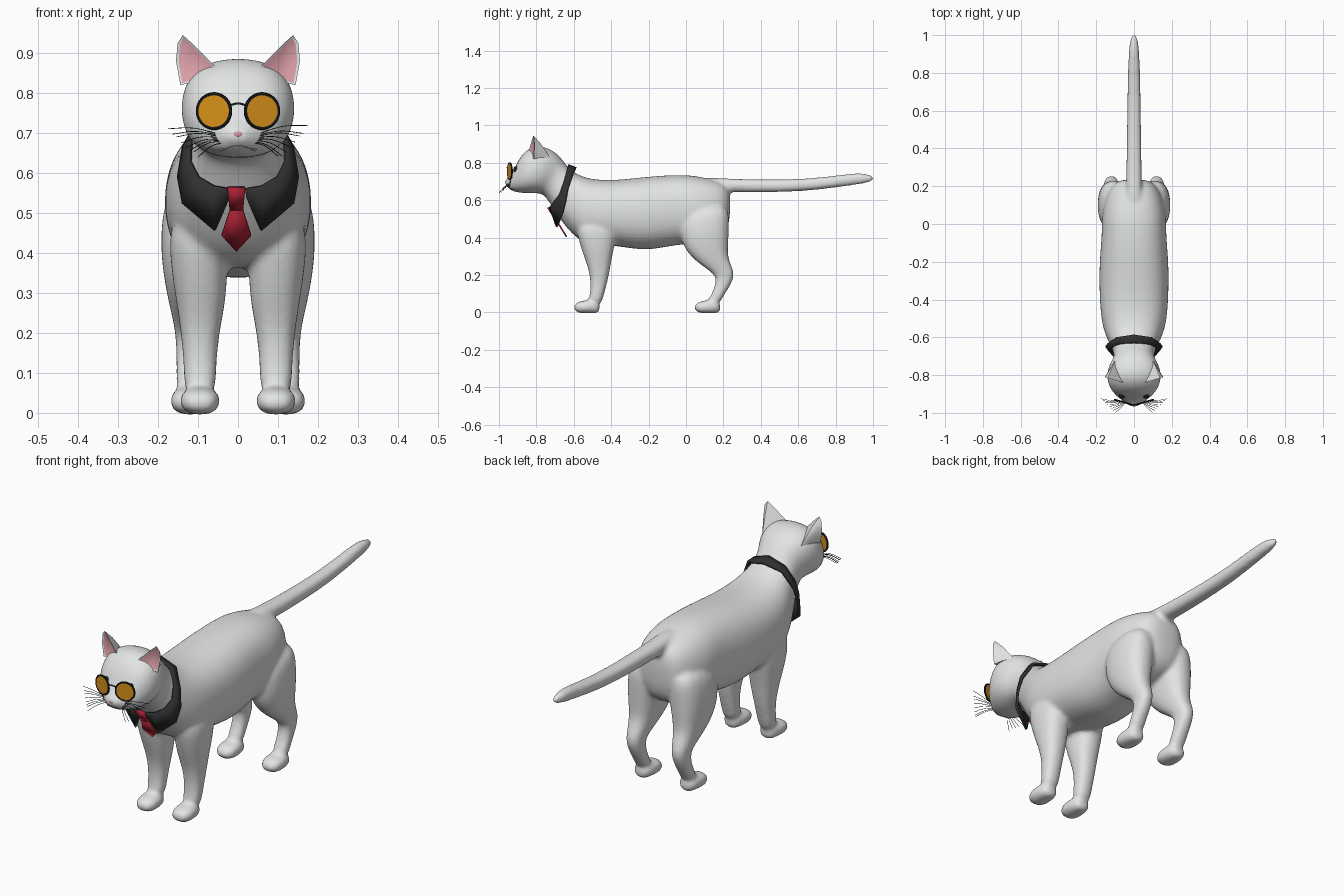
import bpy, bmesh, math, random
from mathutils import Vector

default = bpy.data.objects.get("Cube")
if default:
    bpy.data.objects.remove(default)
random.seed(4)


def material(name, r, g, b):
    mat = bpy.data.materials.new(name)
    mat.use_nodes = True
    mat.diffuse_color = (r, g, b, 1)
    mat.node_tree.nodes["Principled BSDF"].inputs["Base Color"].default_value = (r, g, b, 1)
    return mat


fur = material("pale grey fur", .76, .78, .77)
pink = material("soft pink", .74, .36, .41)
black = material("charcoal cloth", .03, .03, .03)
frame_black = material("frame black", .012, .014, .016)
amber = material("amber lens", .68, .28, .01)
red = material("tie red", .42, .016, .035)
mouth_grey = material("mouth grey", .3, .27, .27)


def finish(name, bm, *mats):
    """Turn a bmesh into a named object with smooth shading."""
    bmesh.ops.recalc_face_normals(bm, faces=bm.faces[:])
    mesh = bpy.data.meshes.new(name)
    bm.to_mesh(mesh)
    bm.free()
    obj = bpy.data.objects.new(name, mesh)
    bpy.context.collection.objects.link(obj)
    for mat in mats:
        mesh.materials.append(mat)
    bpy.ops.object.select_all(action='DESELECT')
    obj.select_set(True)
    bpy.context.view_layer.objects.active = obj
    bpy.ops.object.shade_smooth_by_angle(angle=math.radians(40))
    return obj


def loft(bm, rows, side=1, sides=16, power=.84):
    """Closed tube; each row is (y, z) of two opposite points, centre x, half width."""
    rings = []
    for y1, z1, y2, z2, cx, half in rows:
        ring = []
        for i in range(sides):
            a = math.tau * i / sides
            c, s = (math.copysign(abs(f) ** power, f) for f in (math.cos(a), math.sin(a)))
            t = (1 - s) / 2
            ring.append(bm.verts.new((side * (cx + half * c),
                                      y1 + (y2 - y1) * t, z1 + (z2 - z1) * t)))
        rings.append(ring)
    for a, b in zip(rings, rings[1:]):
        for i in range(sides):
            j = (i + 1) % sides
            bm.faces.new((a[i], a[j], b[j], b[i]))
    bm.faces.new(rings[0])
    bm.faces.new(rings[-1])


def tubes(name, paths, radius, mat):
    """Thin round strands along smooth paths."""
    curve = bpy.data.curves.new(name, 'CURVE')
    curve.dimensions = '3D'
    curve.bevel_depth = radius
    curve.bevel_resolution = 1
    curve.resolution_u = 6
    curve.use_fill_caps = True
    for path in paths:
        spline = curve.splines.new('BEZIER')
        spline.bezier_points.add(len(path) - 1)
        for point, co in zip(spline.bezier_points, path):
            point.co = co
            point.handle_left_type = point.handle_right_type = 'AUTO'
    curve.materials.append(mat)
    bpy.context.collection.objects.link(bpy.data.objects.new(name, curve))


# Torso, neck and head: upper point, lower point, half width
torso = [(.24, .63, .235, .5, .05), (.22, .685, .215, .42, .11), (.16, .71, .15, .38, .15),
         (.05, .735, .05, .36, .175), (-.05, .74, -.05, .36, .172), (-.2, .73, -.2, .325, .187),
         (-.35, .712, -.33, .345, .187), (-.45, .71, -.45, .36, .182),
         (-.53, .72, -.56, .365, .17), (-.59, .745, -.645, .455, .14),
         (-.63, .775, -.71, .55, .112), (-.66, .82, -.755, .625, .105),
         (-.7, .862, -.785, .635, .13), (-.76, .89, -.82, .635, .147),
         (-.82, .89, -.86, .635, .142), (-.87, .857, -.89, .638, .122),
         (-.905, .8, -.922, .645, .092), (-.925, .745, -.942, .655, .062),
         (-.957, .715, -.957, .672, .034), (-.968, .705, -.968, .685, .018)]
tail = [(.08, .73, .08, .65, .045), (.22, .712, .22, .64, .042), (.6, .709, .6, .642, .037),
        (.8, .731, .8, .667, .033), (.92, .748, .93, .685, .028),
        (.98, .738, .98, .695, .019), (1.003, .728, 1.003, .705, .01)]

# Legs: front point, back point, centre x, half width
front_leg = [(-.6, .5, -.36, .5, .1, .075), (-.575, .38, -.375, .38, .098, .074),
             (-.54, .28, -.4, .27, .092, .063), (-.512, .2, -.412, .19, .095, .047),
             (-.51, .1, -.437, .1, .095, .041), (-.53, .05, -.455, .03, .095, .04)]
hind_leg = [(-.03, .56, .235, .6, .1, .08), (-.04, .42, .232, .46, .11, .088),
            (0, .315, .228, .37, .115, .073), (.09, .245, .222, .29, .118, .054),
            (.15, .205, .262, .22, .12, .039), (.162, .17, .25, .16, .12, .035),
            (.14, .1, .202, .09, .12, .035), (.11, .06, .17, .03, .12, .037)]
foot = [(0, .035, .015, .022), (.02, .058, -.004, .045), (.06, .065, -.005, .053),
        (.11, .07, -.005, .045), (.14, .05, -.002, .03)]

bm = bmesh.new()
for rows in (torso, tail):
    loft(bm, [(*r[:4], 0, r[4]) for r in rows])
for side in (-1, 1):
    for leg, toe_y, cx in ((front_leg, -.6, .095), (hind_leg, .045, .12)):
        loft(bm, leg, side)
        loft(bm, [(toe_y + y, top, toe_y + y, low, cx, half) for y, top, low, half in foot], side)
body = finish("cat_body", bm, fur)
subdivide = body.modifiers.new("round", 'SUBSURF')
subdivide.levels = subdivide.render_levels = 2
merge = body.modifiers.new("merge", 'REMESH')
merge.mode = 'VOXEL'
merge.voxel_size = .01
merge.use_smooth_shade = True
soften = body.modifiers.new("soften", 'SMOOTH')
soften.factor = .5
soften.iterations = 6

# Ears: outline in front, closing to a point on the skull behind, pink inset
ear_outline = [(.058, .868), (.112, .922), (.138, .945), (.151, .925), (.155, .88),
               (.144, .82), (.1, .83)]
for side, label in ((1, "left"), (-1, "right")):
    bm = bmesh.new()
    apex = Vector((side * .1, -.72, .82))
    rim = [Vector((side * x, -.842 + .3 * (x - .05), z)) for x, z in ear_outline]
    front = [bm.verts.new(p) for p in rim]
    middle = [bm.verts.new(p.lerp(apex, .4) + Vector((0, 0, .008))) for p in rim]
    tip = bm.verts.new(apex)
    for i in range(len(rim)):
        j = (i + 1) % len(rim)
        bm.faces.new((front[i], front[j], middle[j], middle[i]))
        bm.faces.new((middle[i], middle[j], tip))
    panel = bm.faces.new(front)
    bmesh.ops.recalc_face_normals(bm, faces=bm.faces[:])
    bmesh.ops.inset_individual(bm, faces=[panel], thickness=.006, depth=-.004)
    panel.material_index = 1
    finish(label + "_ear", bm, fur, pink)

# Shirt collar: upper and lower edge from the nape round to the throat, mirrored
edges = [((0, -.63, .787), (0, -.587, .77)), ((.08, -.637, .758), (.09, -.6, .748)),
         ((.118, -.655, .69), (.135, -.63, .665)), ((.121, -.675, .63), (.148, -.645, .59)),
         ((.1, -.705, .59), (.137, -.662, .525)), ((.06, -.722, .567), (.057, -.69, .457)),
         ((.018, -.727, .56), (.022, -.717, .535))]
bm = bmesh.new()
for side in (-1, 1):
    pairs = [[bm.verts.new((side * x, y, z)) for x, y, z in pair] for pair in edges]
    for a, b in zip(pairs, pairs[1:]):
        bm.faces.new((a[0], a[1], b[1], b[0]))
bmesh.ops.remove_doubles(bm, verts=bm.verts[:], dist=.001)
collar = finish("shirt_collar", bm, black)
thick = collar.modifiers.new("cloth", 'SOLIDIFY')
thick.thickness = .012
thick.offset = 0

# Necktie: knot and blade lying along the chest
for name, outline in (("tie_knot", [(-.022, .562), (.022, .562), (.017, .51), (-.017, .51)]),
                      ("tie_blade", [(-.015, .512), (.015, .512), (.037, .445), (0, .405),
                                     (-.037, .445)])):
    bm = bmesh.new()
    bm.faces.new([bm.verts.new((x - .004, -.735 + .62 * (.56 - z), z)) for x, z in outline])
    tie = finish(name, bm, red)
    tie.modifiers.new("cloth", 'SOLIDIFY').thickness = .008 if name == "tie_blade" else .014
    tie.modifiers["cloth"].offset = 0

# Round glasses with the eyes behind them
for side, label in ((1, "left"), (-1, "right")):
    place = (side * .06, -.942, .755)
    turn = (math.pi / 2, 0, side * math.radians(16))
    bpy.ops.mesh.primitive_cylinder_add(vertices=32, radius=.043, depth=.006,
                                        location=place, rotation=turn)
    lens = bpy.context.object
    bpy.ops.mesh.primitive_torus_add(major_segments=32, minor_segments=8, major_radius=.043,
                                     minor_radius=.0045, location=place, rotation=turn)
    rim = bpy.context.object
    bpy.ops.mesh.primitive_uv_sphere_add(segments=16, ring_count=8, radius=.016,
                                         location=(side * .064, -.908, .765))
    eye = bpy.context.object
    for obj, part, mat in ((lens, "lens", amber), (rim, "rim", frame_black),
                           (eye, "eye", frame_black)):
        obj.name = label + "_" + part
        obj.data.materials.append(mat)
        bpy.ops.object.select_all(action='DESELECT')
        obj.select_set(True)
        bpy.context.view_layer.objects.active = obj
        bpy.ops.object.shade_smooth_by_angle(angle=math.radians(40))
tubes("glasses_bridge", [[(-.019, -.953, .77), (0, -.957, .774), (.019, -.953, .77)]],
      .003, frame_black)

# Nose, mouth and whiskers
bpy.ops.mesh.primitive_uv_sphere_add(segments=12, ring_count=8, radius=.014,
                                     location=(0, -.956, .697))
nose = bpy.context.object
nose.name = "nose"
nose.scale = (1.1, .8, .7)
nose.data.materials.append(pink)
bpy.ops.object.shade_smooth()
tubes("mouth", [[(-.045, -.927, .658), (0, -.95, .668), (.045, -.927, .658)]],
      .003, mouth_grey)
whiskers = []
for side in (-1, 1):
    for i in range(8):
        f = i / 7
        root = Vector((side * (.05 - .012 * f), -.935, .698 - .022 * f))
        end = Vector((side * (.175 - .075 * f), -.925 - .073 * f,
                      .715 - .08 * f + random.uniform(-.008, .008)))
        whiskers.append([root, root.lerp(end, .5) + Vector((0, -.006, .008)), end])
tubes("whiskers", whiskers, .001, frame_black)
